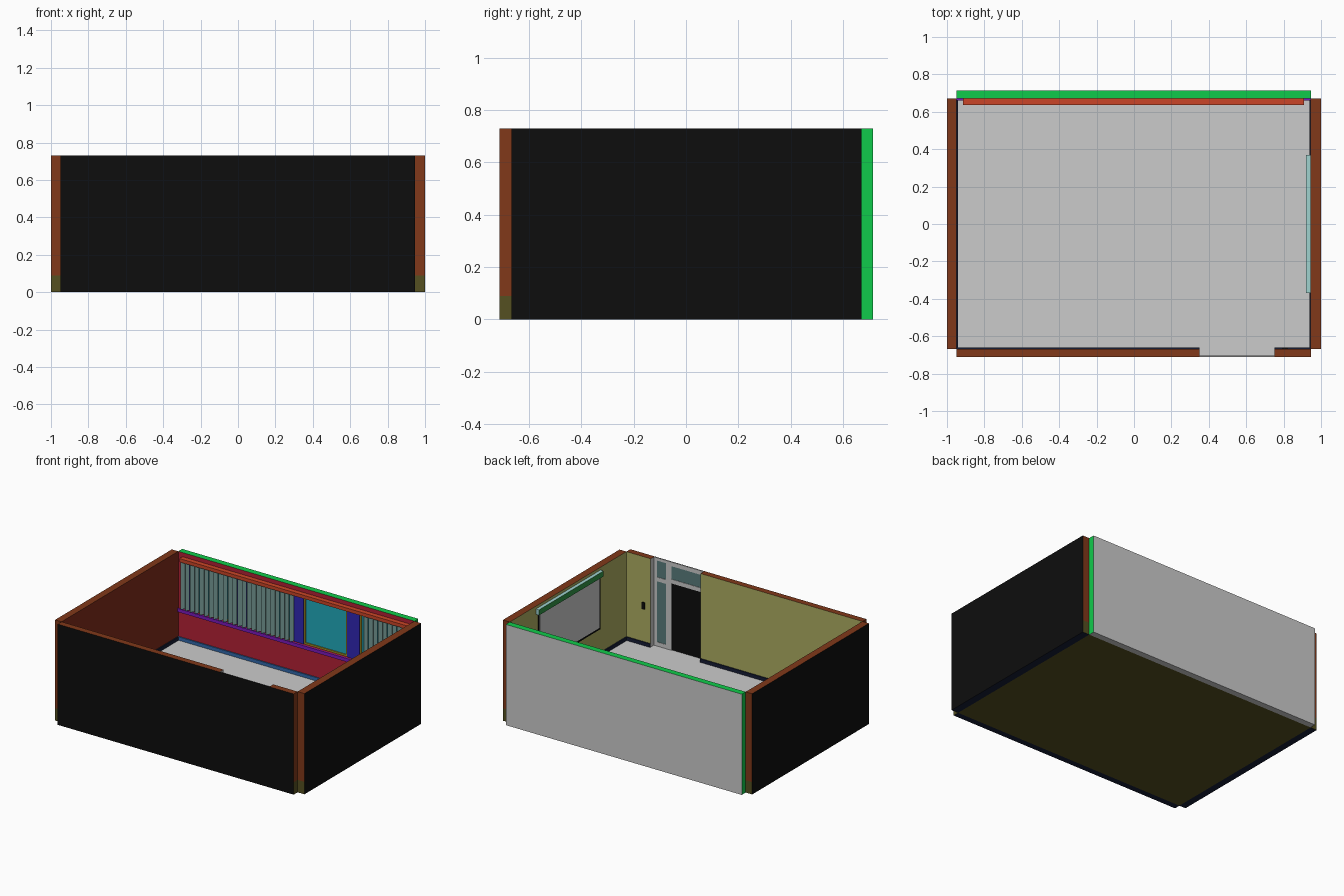
import bpy, math
from mathutils import Matrix, Vector

if "Cube" in bpy.data.objects:
    bpy.data.objects.remove(bpy.data.objects["Cube"])

COL = {
    "brown": (.22, .04, .01), "green": (.005, .6, .07), "crimson": (.45, .015, .035),
    "black": (.004, .004, .004), "olive": (.09, .08, .015), "yellow": (.42, .42, .12),
    "navy": (.008, .012, .035), "blue": (.03, .02, .45), "gold": (.4, .3, .02),
    "cyan": (.015, .4, .5), "purple": (.2, .01, .5), "orange": (.6, .06, .02),
    "skirt": (.03, .14, .4), "slat": (.25, .45, .42), "mint": (.35, .65, .62),
    "leaf": (.03, .3, .06), "pane": (.1, .2, .2), "rust": (.22, .025, .01),
}
MATS = {}
FACES = ["-x", "+x", "-y", "+y", "-z", "+z"]


def material(name):
    if name not in MATS:
        m = bpy.data.materials.new(name)
        m.diffuse_color = (*COL[name], 1)
        m.use_nodes = True
        m.node_tree.nodes["Principled BSDF"].inputs["Base Color"].default_value = m.diffuse_color
        MATS[name] = m
    return MATS[name]


def box(name, x, y, z, colour=None, sides=None, yaw=0):
    """Box from (min, max) ranges; sides gives single faces another colour."""
    size = Vector((x[1] - x[0], y[1] - y[0], z[1] - z[0]))
    mid = Vector((sum(x) / 2, sum(y) / 2, sum(z) / 2))
    bpy.ops.mesh.primitive_cube_add(size=1, location=mid)
    ob = bpy.context.object
    ob.name = name
    ob.data.transform(Matrix.Rotation(yaw, 4, 'Z') @ Matrix.Diagonal((*size, 1)))
    slots = [colour] + list((sides or {}).values())
    for c in slots:
        ob.data.materials.append(material(c) if c else None)
    for f in ob.data.polygons if sides else []:
        i = max(range(3), key=lambda k: abs(f.normal[k]))
        key = FACES[2 * i + (f.normal[i] > 0)]
        if key in sides:
            f.material_index = 1 + list(sides).index(key)
    return ob


X0, X1 = -.948, .945          # inner faces of the side walls
Y0, Y1 = -.667, .67           # inner faces of the front and back walls
YF, YB = -.712, .715          # outer faces
FZ, H = .09, .73              # floor level and wall height
D0, D1 = .35, .75             # doorway

# floor slab and the sills under three walls
box("floor", (X0, X1), (Y0, Y1), (0, FZ), None, {"-z": "olive"})
box("left_sill", (-1, X0), (Y0, Y1), (0, FZ), "olive", {"-x": "black", "-z": "navy"})
box("right_sill", (X1, 1), (Y0, Y1), (0, FZ), "olive", {"+x": "black", "-z": "navy"})
box("front_sill", (X0, X1), (YF, Y0), (0, FZ), "olive",
    {"-y": "black", "-z": "navy", "+z": None})

# side walls
box("left_wall", (-1, X0), (Y0, Y1), (FZ, H), "brown", {"-x": "black", "+x": "rust"})
box("right_wall", (X1, 1), (Y0, Y1), (FZ, H), "brown", {"+x": "black", "-x": "yellow"})

# front wall either side of the doorway
box("front_wall_long", (X0, D0), (YF, Y0), (FZ, H), "brown",
    {"-y": "black", "+y": "yellow", "+x": None})
box("front_wall_short", (D1, X1), (YF, Y0), (FZ, H), "brown",
    {"-y": "black", "+y": "yellow", "-x": None})

# door panel, glazed side light and transoms
box("door_panel", (D0, D1), (YF, YF + .003), (FZ, H), "black")
fy = (YF + .003, YF + .009)
for n, x, z in [("outer_post", (.725, D1), (FZ, H)), ("middle_post", (.61, .652), (FZ, H)),
                ("inner_post", (D0, .375), (FZ, H)), ("side_top_rail", (.652, .725), (.71, H)),
                ("side_middle_rail", (.652, .725), (.56, .59)),
                ("side_bottom_rail", (.652, .725), (FZ, .12)),
                ("door_top_rail", (.375, .61), (.70, H)),
                ("door_head", (.375, .61), (.575, .605))]:
    box("door_frame_" + n, x, fy, z)
gy = (YF + .003, YF + .006)
box("side_pane", (.652, .725), gy, (.12, .56), "pane")
box("side_transom_pane", (.652, .725), gy, (.59, .71), "pane")
box("door_transom_pane", (.375, .61), gy, (.605, .70), "pane")

# back wall with a recessed window band
WX, WZ0, WZ1, YR = .91, .32, .69, .70
top = {"+z": "green", "-x": "green", "+x": "green"}
box("back_wall_outer", (X0, X1), (YR, YB), (0, H), None, top)
wall_sides = dict(top)
box("back_wall_lower", (X0, X1), (Y1, YR), (0, WZ0), "crimson",
    {"-x": "green", "+x": "green", "-z": None})
box("back_wall_upper", (X0, X1), (Y1, YR), (WZ1, H), "crimson", top)
box("back_wall_left", (X0, -WX), (Y1, YR), (WZ0, WZ1), "crimson", {"-x": "green"})
box("back_wall_right", (WX, X1), (Y1, YR), (WZ0, WZ1), "crimson", {"+x": "green"})

# four windows between wide posts
edges = [-WX, -.85, -.5, -.4, -.05, .05, .4, .5, .85, WX]
for i in range(0, 10, 2):
    box("window_post", (edges[i], edges[i + 1]), (.68, YR), (WZ0, WZ1), "blue")
t = .012
for i in range(1, 9, 2):
    a, b = edges[i], edges[i + 1]
    box("window_glass", (a, b), (.692, YR), (WZ0, WZ1), "cyan")
    box("sash_left", (a, a + t), (.684, .692), (WZ0, WZ1), "gold")
    box("sash_right", (b - t, b), (.684, .692), (WZ0, WZ1), "gold")
    box("sash_bottom", (a + t, b - t), (.684, .692), (WZ0, WZ0 + t), "gold")
    box("sash_top", (a + t, b - t), (.684, .692), (WZ1 - t, WZ1), "gold")
box("window_ledge", (X0, X1), (.66, Y1), (.295, WZ0), "purple")

# vertical blinds hanging from a rail, partly drawn
box("blind_rail", (-.915, .91), (.635, Y1), (.675, .70), "orange")
for start, count in [(-.90, 24), (.57, 9)]:
    for k in range(count):
        x = start + k * .038
        box("blind_slat", (x - .016, x + .016), (.651, .653), (.33, .675), "slat",
            yaw=math.radians(60))

# skirting boards
s = .008
zs = (FZ, FZ + .025)
box("skirting_back", (X0, X1), (Y1 - s, Y1), zs, "skirt")
box("skirting_left", (X0, X0 + s), (Y0, Y1 - s), zs, "navy")
box("skirting_right", (X1 - s, X1), (Y0, Y1 - s), zs, "navy")
box("skirting_front_long", (X0 + s, D0), (Y0, Y0 + s), zs, "navy")
box("skirting_front_short", (D1, X1 - s), (Y0, Y0 + s), zs, "navy")

# pull-down screen on the right wall
box("screen_housing", (.92, X1), (-.37, .37), (.67, .71), "leaf", {"+z": "mint", "+y": "mint"})
box("screen_border", (.934, .938), (-.355, .355), (.29, .67), "black")
box("screen_sheet", (.932, .934), (-.342, .342), (.305, .67))

# light switch by the door
box("light_switch", (.795, .82), (Y0, Y0 + .006), (.35, .40), "black")
